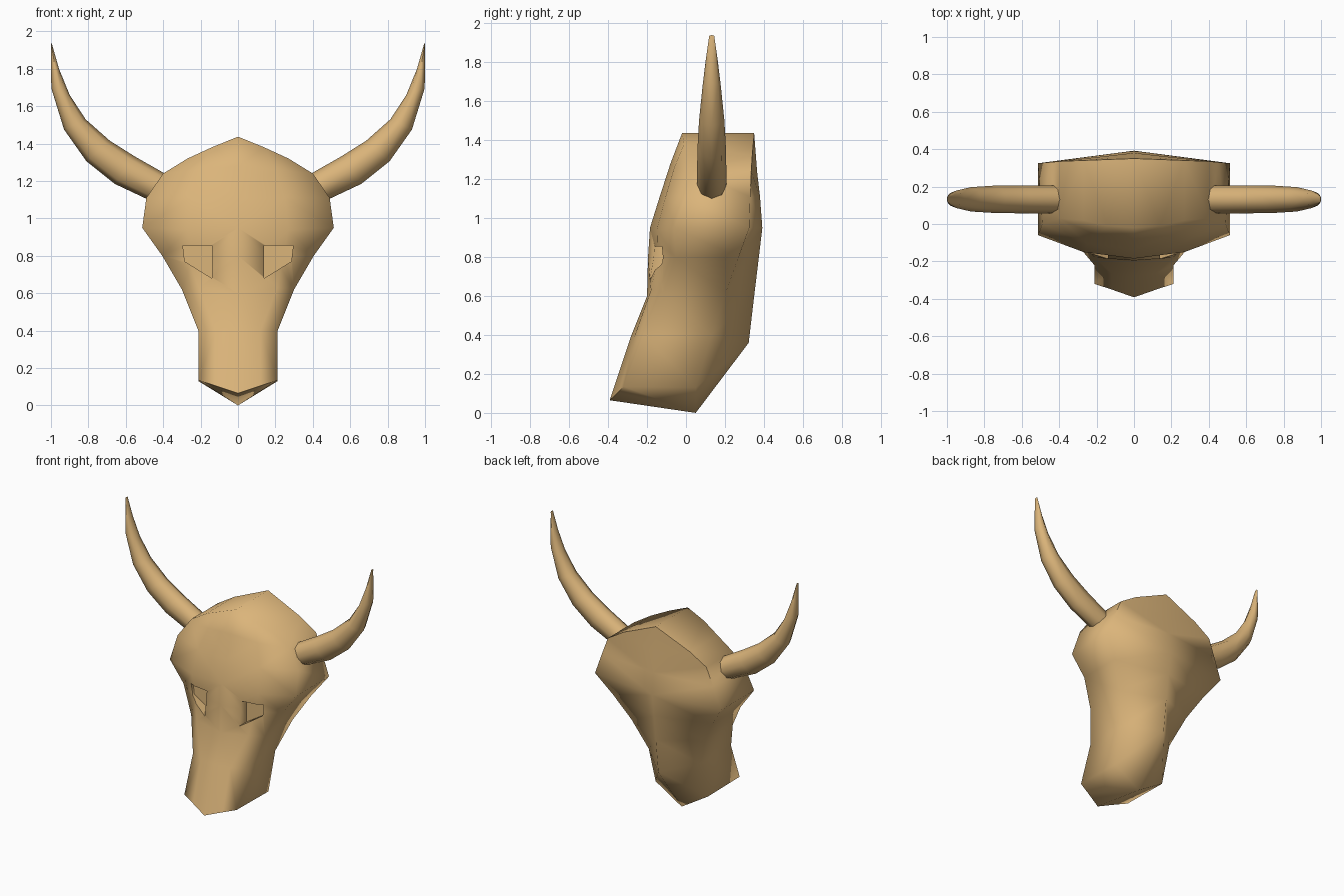
import bpy, bmesh, math
from mathutils import Vector

if "Cube" in bpy.data.objects:
    bpy.data.objects.remove(bpy.data.objects["Cube"])

tan = bpy.data.materials.new("tan_bone")
tan.diffuse_color = (0.71, 0.46, 0.195, 1)
tan.use_nodes = True
tan.node_tree.nodes["Principled BSDF"].inputs["Base Color"].default_value = tan.diffuse_color


def loft(name, rings, caps):
    """Skin closed rings of points; caps lists index groups used to close both ends."""
    bm = bmesh.new()
    rows = [[bm.verts.new(p) for p in r] for r in rings]
    n = len(rows[0])
    for a, b in zip(rows, rows[1:]):
        for i in range(n):
            j = (i + 1) % n
            bm.faces.new((a[i], a[j], b[j], b[i]))
    for row in (rows[0], rows[-1]):
        for group in caps:
            bm.faces.new([row[i] for i in group])
    bmesh.ops.triangulate(bm, faces=[f for f in bm.faces if len(f.verts) > 3])
    bmesh.ops.recalc_face_normals(bm, faces=bm.faces)
    me = bpy.data.meshes.new(name)
    bm.to_mesh(me)
    bm.free()
    ob = bpy.data.objects.new(name, me)
    bpy.context.collection.objects.link(ob)
    me.materials.append(tan)
    return ob


def activate(ob):
    bpy.ops.object.select_all(action='DESELECT')
    ob.select_set(True)
    bpy.context.view_layer.objects.active = ob


def smooth(ob, degrees):
    activate(ob)
    bpy.ops.object.shade_smooth_by_angle(angle=math.radians(degrees))


# Head: half rings from crown to muzzle
# (front centre, front middle, front side, back side, back centre)
half_rings = [
    [(0, -.02, 1.437), (.14, -.01, 1.38), (.27, .02, 1.32), (.27, .34, 1.32), (0, .35, 1.437)],
    [(0, -.08, 1.28), (.20, -.06, 1.26), (.40, .03, 1.24), (.40, .335, 1.24), (0, .365, 1.24)],
    [(0, -.135, 1.11), (.25, -.105, 1.11), (.49, 0, 1.11), (.452, .33, 1.11), (0, .38, 1.11)],
    [(0, -.185, .95), (.27, -.15, .94), (.512, -.06, .95), (.512, .325, .95), (0, .392, .95)],
    [(0, -.195, .80), (.24, -.145, .80), (.405, -.055, .80), (.405, .27, .80), (0, .373, .79)],
    [(0, -.20, .60), (.21, -.18, .63), (.30, -.115, .62), (.30, .205, .62), (0, .35, .60)],
    [(0, -.28, .40), (.12, -.262, .40), (.212, -.22, .40), (.212, .13, .40), (0, .322, .36)],
    [(0, -.392, .065), (.12, -.35, .105), (.212, -.32, .135), (.212, .05, .13), (0, .05, 0)],
]
rings = [h + [(-x, y, z) for x, y, z in h[3:0:-1]] for h in half_rings]
head = loft("head", rings, [(0, 1, 2, 3, 4), (4, 5, 6, 7, 0)])

# Eye sockets: wedge cutters with flat tops and sloping floors
socket = [(.14, .855), (.295, .855), (.285, .77), (.14, .68)]
for side, s in (("right", 1), ("left", -1)):
    cutter = loft("eye_cutter_" + side,
                  [[(s * x, y, z) for x, z in socket] for y in (-.4, -.10)],
                  [(0, 1, 2, 3)])
    cutter.hide_render = True
    activate(head)
    mod = head.modifiers.new("eye_socket", 'BOOLEAN')
    mod.operation = 'DIFFERENCE'
    mod.solver = 'EXACT'
    mod.object = cutter
    bpy.ops.object.modifier_apply(modifier=mod.name)
    bpy.data.objects.remove(cutter)
smooth(head, 80)

# Horns: (lower edge, upper edge, half thickness) at each station
stations = [
    ((.36, 1.06), (.32, 1.20), .072), ((.49, 1.105), (.40, 1.245), .075),
    ((.66, 1.185), (.55, 1.33), .075), ((.81, 1.305), (.685, 1.415), .073),
    ((.93, 1.475), (.815, 1.53), .065), ((.998, 1.695), (.90, 1.66), .047),
    ((1.0, 1.82), (.957, 1.80), .031), ((1.0, 1.93), (.997, 1.94), .013),
]
SIDES = 8
for side, s in (("right", 1), ("left", -1)):
    rings = []
    for low, up, t in stations:
        low, up = Vector(low), Vector(up)
        mid, half = (low + up) / 2, (up - low) / 2
        ring = []
        for i in range(SIDES):
            a = math.tau * i / SIDES
            p = mid + half * math.cos(a)
            ring.append((s * p.x, .132 + t * math.sin(a), p.y))
        rings.append(ring)
    smooth(loft("horn_" + side, rings, [range(SIDES)]), 60)
